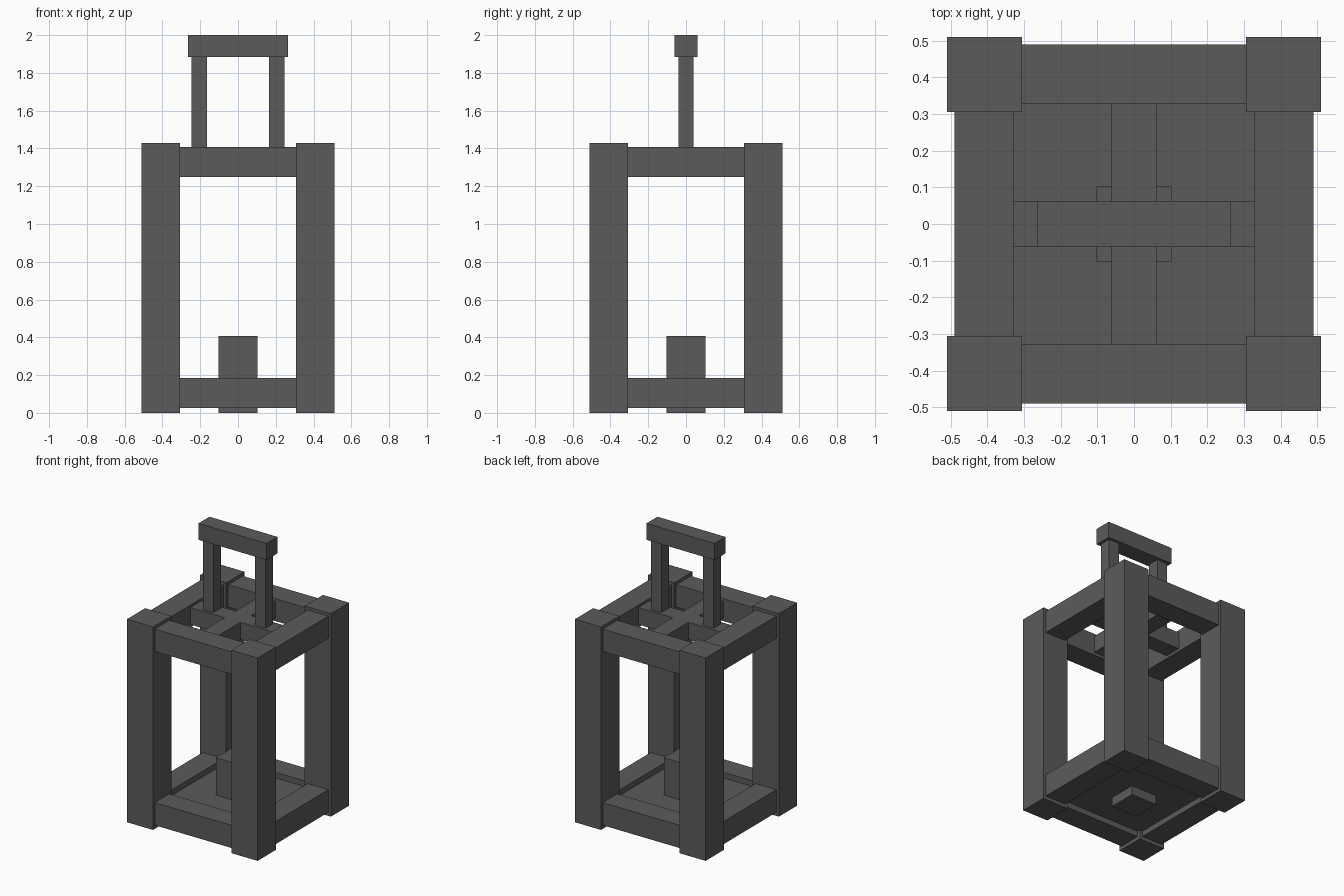
import bpy

if "Cube" in bpy.data.objects:
    bpy.data.objects.remove(bpy.data.objects["Cube"])

# single dark iron colour
iron = bpy.data.materials.new("dark_iron")
iron.diffuse_color = (0.105, 0.105, 0.105, 1)
iron.use_nodes = True
iron.node_tree.nodes["Principled BSDF"].inputs["Base Color"].default_value = iron.diffuse_color


def box(name, x, y, z):
    """Box from (min, max) ranges on each axis."""
    bpy.ops.mesh.primitive_cube_add(size=1, location=[(a + b) / 2 for a, b in (x, y, z)])
    ob = bpy.context.object
    ob.name = name
    ob.scale = [b - a for a, b in (x, y, z)]
    bpy.ops.object.transform_apply(location=False, rotation=False, scale=True)
    ob.data.materials.append(iron)
    return ob


def around(c, half):
    return (c - half, c + half)


# four corner posts
for sx in (-1, 1):
    for sy in (-1, 1):
        box("corner_post", around(sx * 0.408, 0.102), around(sy * 0.408, 0.102), (0, 1.43))

# bottom and top frame rails, running between the posts
for level, z in (("bottom", (0.025, 0.185)), ("top", (1.25, 1.408))):
    for s in (-1, 1):
        side = around(s * 0.409, 0.081)
        box(level + "_rail_x", (-0.32, 0.32), side, z)
        box(level + "_rail_y", side, (-0.32, 0.32), z)

# floor plate and candle block
box("floor_plate", (-0.34, 0.34), (-0.34, 0.34), (0.065, 0.145))
box("candle", (-0.102, 0.102), (-0.102, 0.102), (0, 0.408))

# crossed bars in the roof opening
box("roof_bar_x", (-0.34, 0.34), (-0.061, 0.061), (1.27, 1.39))
for s in (-1, 1):
    box("roof_bar_y", (-0.061, 0.061), around(s * 0.2, 0.14), (1.27, 1.39))

# carrying handle
for s in (-1, 1):
    box("handle_upright", around(s * 0.204, 0.041), (-0.041, 0.041), (1.35, 1.9))
box("handle_grip", (-0.265, 0.265), (-0.061, 0.061), (1.884, 2.0))
